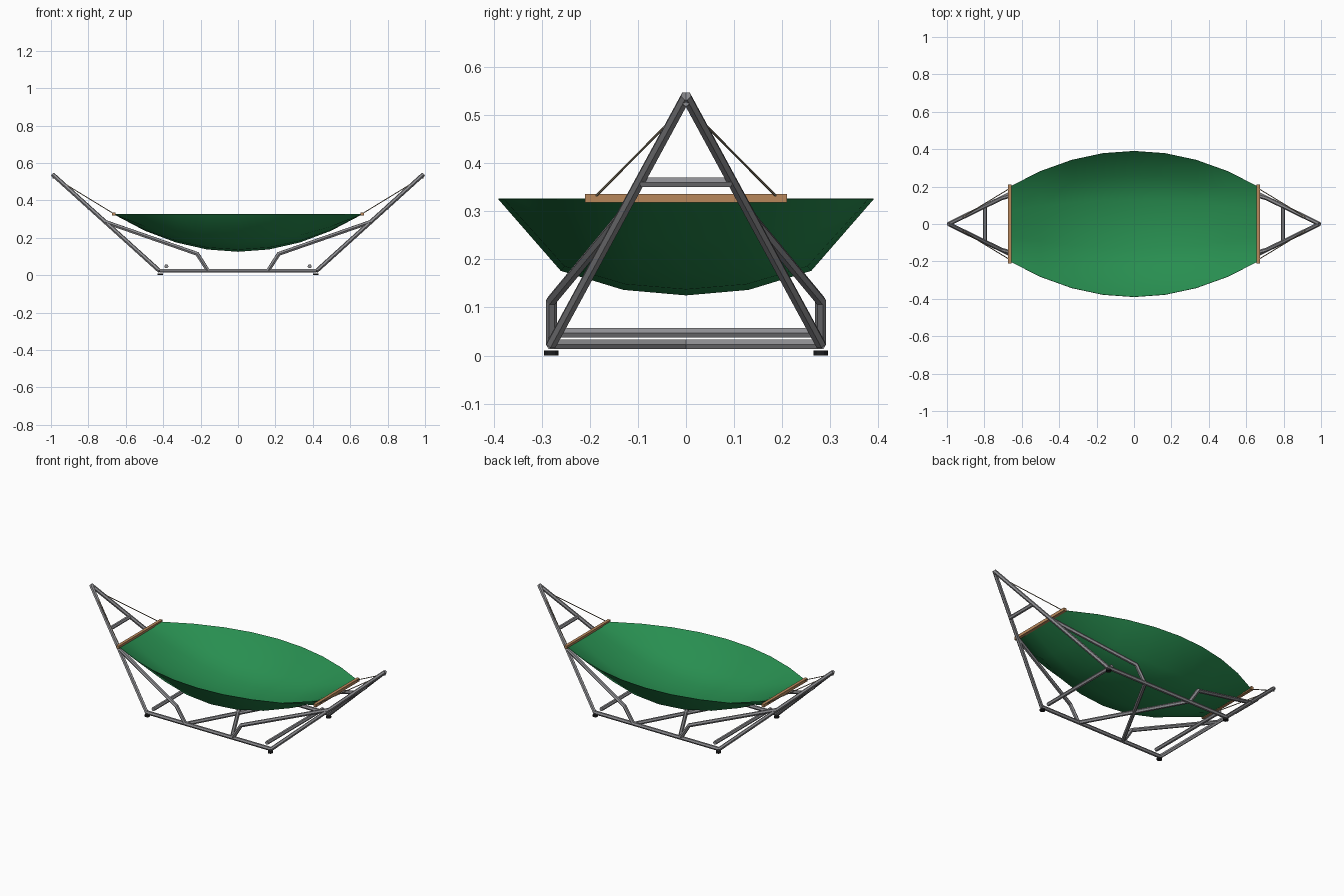
import bpy, bmesh, math
from mathutils import Vector

if "Cube" in bpy.data.objects:
    bpy.data.objects.remove(bpy.data.objects["Cube"])


def material(name, rgb):
    m = bpy.data.materials.new(name)
    m.diffuse_color = (*rgb, 1)
    m.use_nodes = True
    m.node_tree.nodes["Principled BSDF"].inputs["Base Color"].default_value = m.diffuse_color
    return m


STEEL = material("grey steel", (0.27, 0.27, 0.285))
GREEN = material("green fabric", (0.021, 0.27, 0.08))
WOOD = material("brown wood", (0.48, 0.245, 0.105))
ROPE = material("rope tan", (0.33, 0.27, 0.18))
BLACK = material("black rubber", (0.012, 0.012, 0.013))


def finish(name, bm, mat):
    bmesh.ops.recalc_face_normals(bm, faces=bm.faces)
    me = bpy.data.meshes.new(name)
    bm.to_mesh(me)
    bm.free()
    me.materials.append(mat)
    ob = bpy.data.objects.new(name, me)
    bpy.context.collection.objects.link(ob)
    return ob


def tube(name, points, r, mat, sides=6):
    """Mitred polygonal tube along a path."""
    pts = [Vector(p) for p in points]
    bm = bmesh.new()
    rings = []
    for i, p in enumerate(pts):
        a = (p - pts[i - 1]).normalized() if i else None
        b = (pts[i + 1] - p).normalized() if i < len(pts) - 1 else None
        d = ((a or b) + (b or a)).normalized()
        side = d.cross(Vector((0, 0, 1))).normalized()
        up = side.cross(d)
        stretch = 1 / d.dot(a or b)
        ring = []
        for k in range(sides):
            t = 2 * math.pi * k / sides
            ring.append(bm.verts.new(p + side * r * math.cos(t) + up * r * stretch * math.sin(t)))
        rings.append(ring)
    for r0, r1 in zip(rings, rings[1:]):
        for k in range(sides):
            n = (k + 1) % sides
            bm.faces.new((r0[k], r0[n], r1[n], r1[k]))
    bm.faces.new(rings[0])
    bm.faces.new(rings[-1])
    return finish(name, bm, mat)


R = 0.0115
Z = 0.023
for sx in (-1, 1):
    end = "right" if sx > 0 else "left"
    for sy in (-1, 1):
        tag = end + ("_back" if sy > 0 else "_front")
        # Slanted posts meeting at the tip
        tube("post_" + tag, [(sx * .42, sy * .28, Z), (sx * .991, 0, .539)], R, STEEL)
        # Bent brace from base rail to post
        tube("brace_" + tag, [(sx * .16, sy * .28, Z), (sx * .218, sy * .28, .114),
                              (sx * .71, sy * .138, .285)], R, STEEL)
        # Rope from spreader to tip
        tube("rope_" + tag, [(sx * .665, sy * .19, .329), (sx * .978, 0, .52)], .0025, ROPE)
        # Rubber foot
        bm = bmesh.new()
        bmesh.ops.create_cone(bm, cap_ends=True, segments=12, radius1=.015, radius2=.015, depth=.01)
        bmesh.ops.translate(bm, verts=bm.verts, vec=(sx * .415, sy * .28, .005))
        finish("foot_" + tag, bm, BLACK)
    # Cross bars
    tube("inner_bar_" + end, [(sx * .383, -.27, .047), (sx * .383, .27, .047)], R, STEEL)
    tube("upper_bar_" + end, [(sx * .797, -.095, .36), (sx * .797, .095, .36)], R, STEEL)
    # Crossed floor braces between the rails
    tube("floor_brace_" + end, [(sx * -.155, -.28, Z), (sx * .155, .28, Z)], R, STEEL)
    # Eyelet at the tip
    tube("eyelet_" + end, [(sx * .968, 0, .525), (sx * .992, 0, .525)], .007, STEEL, 8)
    # Wooden spreader
    bm = bmesh.new()
    bmesh.ops.create_cube(bm, size=1)
    bmesh.ops.scale(bm, verts=bm.verts, vec=(.018, .42, .018))
    bmesh.ops.translate(bm, verts=bm.verts, vec=(sx * .664, 0, .327))
    finish("spreader_" + end, bm, WOOD)

# Base rails
for sy in (-1, 1):
    tube("rail_" + ("back" if sy > 0 else "front"),
         [(-.42, sy * .28, Z), (.42, sy * .28, Z)], R, STEEL)

# Fabric bed: elliptical cross-section, parabolic along its length
NU, NV = 8, 6
bm = bmesh.new()
grid = []
for i in range(NU + 1):
    u = 2 * i / NU - 1
    row = []
    for j in range(NV + 1):
        v = 2 * j / NV - 1
        depth = .2 * (1 - u * u) * math.sqrt(max(0, 1 - v * v))
        row.append(bm.verts.new((.664 * u, v * (.39 - .19 * u * u), .326 - depth)))
    grid.append(row)
for i in range(NU):
    for j in range(NV):
        f = bm.faces.new((grid[i][j], grid[i + 1][j], grid[i + 1][j + 1], grid[i][j + 1]))
        f.smooth = True
bed = finish("fabric_bed", bm, GREEN)
if bed.data.polygons[NU * NV // 2].normal.z < 0:
    bed.data.flip_normals()
solid = bed.modifiers.new("thickness", 'SOLIDIFY')
solid.thickness = .002
solid.offset = 0
# Crisp rim, smooth cloth
split = bed.modifiers.new("crisp_rim", 'EDGE_SPLIT')
split.split_angle = math.radians(42)
